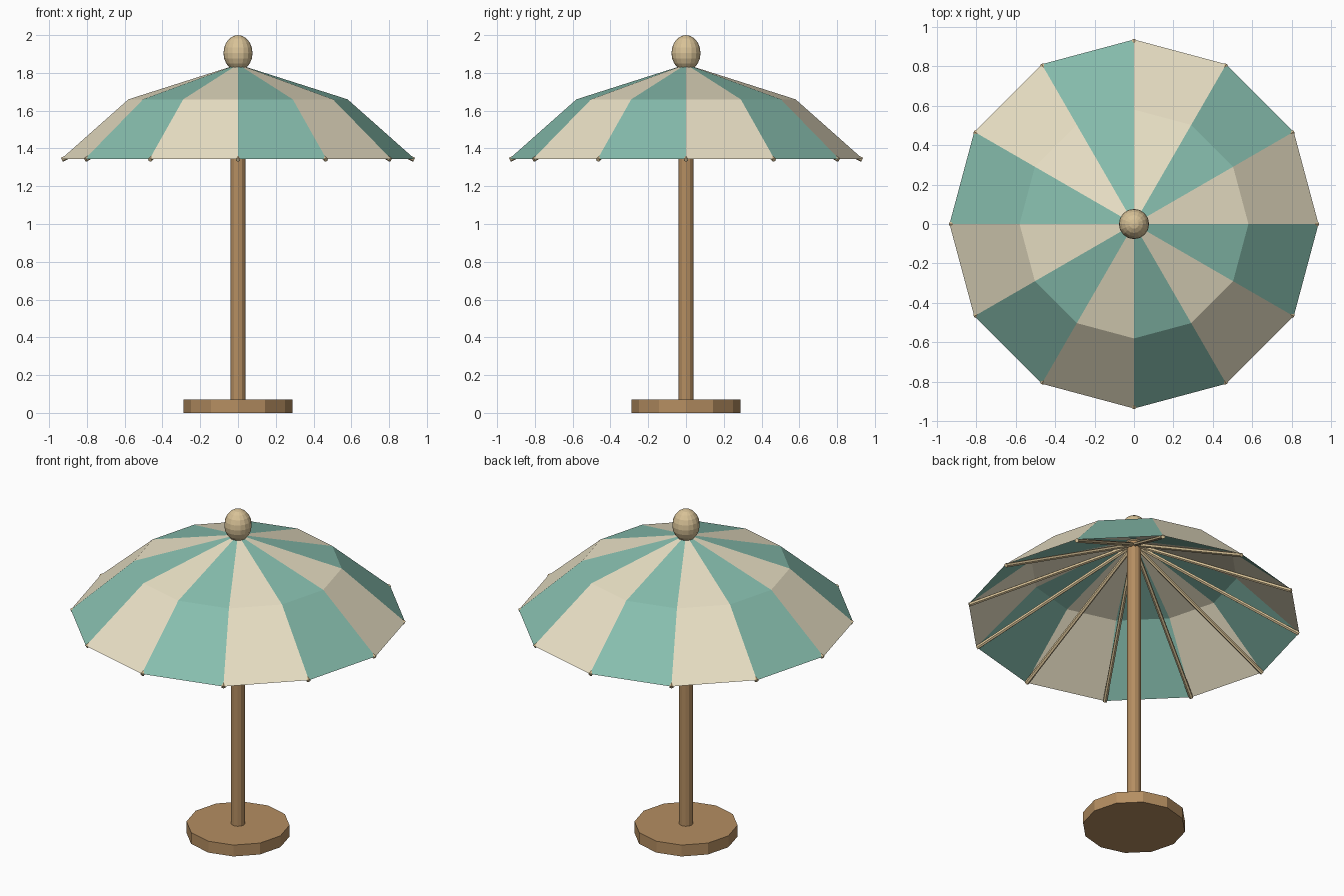
import bpy, bmesh
from math import cos, sin, pi
from mathutils import Vector

if "Cube" in bpy.data.objects:
    bpy.data.objects.remove(bpy.data.objects["Cube"])

SIDES = 12


def material(name, rgb):
    m = bpy.data.materials.new(name)
    m.diffuse_color = (*rgb, 1)
    m.use_nodes = True
    m.node_tree.nodes["Principled BSDF"].inputs["Base Color"].default_value = m.diffuse_color
    return m


CREAM = material("cream cloth", (0.82, 0.75, 0.56))
GREEN = material("green cloth", (0.24, 0.51, 0.42))
WOOD = material("wood", (0.46, 0.27, 0.12))
PALE = material("pale wood", (0.69, 0.54, 0.31))


def ring_point(r, z, i):
    a = 2 * pi * i / SIDES
    return Vector((r * cos(a), r * sin(a), z))


def cylinder(name, start, end, radius, sides, mat):
    start, end = Vector(start), Vector(end)
    axis = end - start
    bpy.ops.mesh.primitive_cylinder_add(vertices=sides, radius=radius, depth=axis.length,
                                        location=(start + end) / 2)
    ob = bpy.context.object
    ob.name = name
    ob.rotation_euler = axis.to_track_quat('Z', 'Y').to_euler() if axis.xy.length > 1e-6 else (0, 0, 0)
    ob.data.materials.append(mat)
    return ob


# base and pole
cylinder("base", (0, 0, 0), (0, 0, 0.07), 0.288, SIDES, WOOD)
cylinder("pole", (0, 0, 0.06), (0, 0, 1.83), 0.04, SIDES, WOOD)

# canopy: two sloping bands of twelve alternating panels meeting at the apex
bm = bmesh.new()
apex = bm.verts.new((0, 0, 1.845))
mid = [bm.verts.new(ring_point(0.58, 1.66, i)) for i in range(SIDES)]
rim = [bm.verts.new(ring_point(0.935, 1.345, i)) for i in range(SIDES)]
for i in range(SIDES):
    j = (i + 1) % SIDES
    for verts in ((apex, mid[i], mid[j]), (mid[i], rim[i], rim[j], mid[j])):
        bm.faces.new(verts).material_index = i % 2
mesh = bpy.data.meshes.new("canopy")
bm.to_mesh(mesh)
bm.free()
mesh.materials.append(CREAM)
mesh.materials.append(GREEN)
bpy.context.collection.objects.link(bpy.data.objects.new("canopy", mesh))

# straight ribs from the pole top to each rim corner
for i in range(SIDES):
    cylinder(f"rib_{i + 1}", ring_point(0.02, 1.81, i), ring_point(0.932, 1.34, i), 0.012, 6, PALE)

# egg-shaped finial
bpy.ops.mesh.primitive_uv_sphere_add(segments=16, ring_count=10, radius=1, location=(0, 0, 1.905))
finial = bpy.context.object
finial.name = "finial"
finial.scale = (0.077, 0.077, 0.095)
finial.data.materials.append(PALE)
